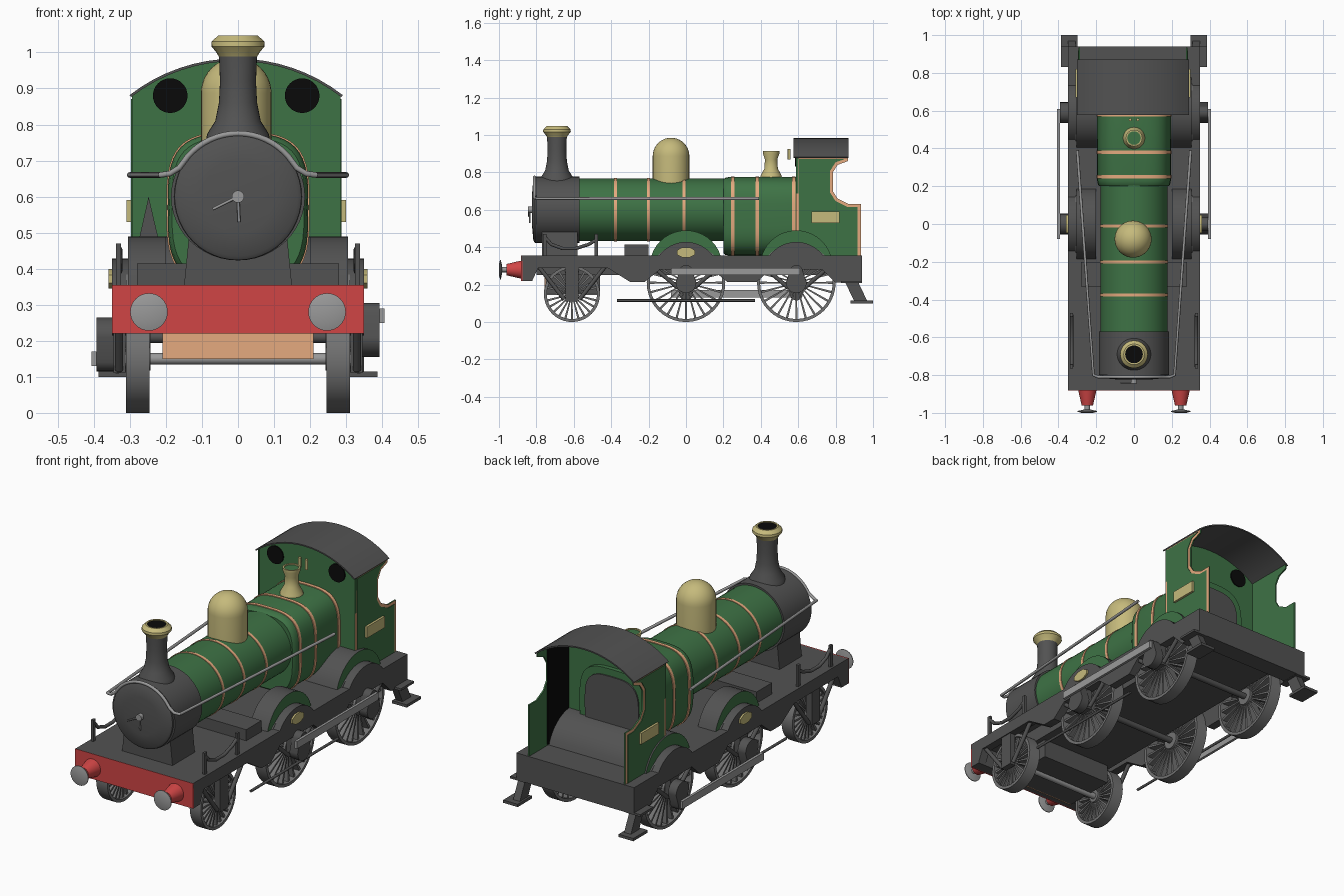
import bpy, bmesh
from math import sin, cos, pi, asin, copysign
from mathutils import Vector
if "Cube" in bpy.data.objects:
    bpy.data.objects.remove(bpy.data.objects["Cube"])

def material(name, *rgb):
    m = bpy.data.materials.new(name)
    m.use_nodes = True
    m.diffuse_color = (*rgb, 1)
    m.node_tree.nodes["Principled BSDF"].inputs["Base Color"].default_value = (*rgb, 1)
    return m
GREY = material("dark grey", .085, .085, .085)
GREEN = material("green", .048, .17, .06)
RED = material("red", .63, .06, .06)
BRASS = material("brass", .56, .49, .2)
TAN = material("copper tan", .78, .4, .21)
STEEL = material("light steel", .32, .32, .32)
WHEEL = material("wheel grey", .17, .17, .17)
BLACK = material("black", .003, .003, .003)
SIDES = ((1, "left_"), (-1, "right_"))

def finish(name, bm, *mats):
    bmesh.ops.remove_doubles(bm, verts=bm.verts, dist=1e-5)
    bmesh.ops.recalc_face_normals(bm, faces=bm.faces)
    me = bpy.data.meshes.new(name)
    bm.to_mesh(me)
    bm.free()
    me.shade_smooth()
    me.set_sharp_from_angle(angle=.6)
    for m in mats:
        me.materials.append(m)
    ob = bpy.data.objects.new(name, me)
    bpy.context.collection.objects.link(ob)
    return ob
# Skin a list of equal rings of points
def loft(name, rings, *mats, close=False):
    bm = bmesh.new()
    vs = [[bm.verts.new(p) for p in r] for r in rings]
    n = len(vs[0])
    for a, b in zip(vs, vs[1:] + (vs[:1] if close else [])):
        for i in range(n):
            bm.faces.new((a[i], a[(i + 1) % n], b[(i + 1) % n], b[i]))
    for cap in () if close else (vs[0], vs[-1]):
        bm.faces.new(cap)
    return finish(name, bm, *mats)
# Extrude a profile: (y, z) along x, or (x, z) along y
def prism(name, pts, axis, a, b, *mats):
    put = (lambda p, h: (h, p[0], p[1])) if axis == "x" else (lambda p, h: (p[0], h, p[1]))
    return loft(name, [[put(p, h) for p in pts] for h in (a, b)], *mats)
def box(name, x, y, z, mat):
    return prism(name, [(y[0], z[0]), (y[1], z[0]), (y[1], z[1]), (y[0], z[1])], "x", *x, mat)
# Turn (radius, height) points about an axis through centre
def lathe(name, prof, axis, centre, mat, n=32, close=False):
    put = {"x": lambda c, s, h: (h, c, s), "y": lambda c, s, h: (c, h, s), "z": lambda c, s, h: (c, s, h)}[axis]
    turn = [(cos(2 * pi * i / n), sin(2 * pi * i / n)) for i in range(n)]
    rings = [[Vector(put(r * c, r * s, h)) + Vector(centre) for c, s in turn] for r, h in prof]
    return loft(name, rings, mat, close=close)
def rod(name, axis, centre, r, a, b, mat, n=20):
    return lathe(name, [(r, a), (r, b)], axis, centre, mat, n)
def tube(name, pts, r, mat):
    cu = bpy.data.curves.new(name, "CURVE")
    cu.dimensions = "3D"
    cu.bevel_depth, cu.bevel_resolution, cu.use_fill_caps = r, 4, True
    sp = cu.splines.new("POLY")
    sp.points.add(len(pts) - 1)
    for p, q in zip(sp.points, pts):
        p.co = (*q, 1)
    tmp = bpy.data.objects.new(name + "_path", cu)
    bm = bmesh.new()
    bm.from_mesh(bpy.data.meshes.new_from_object(tmp))
    bpy.data.objects.remove(tmp)
    return finish(name, bm, mat)
def arc(cy, cz, r, a0, a1, n=16):
    return [(cy + r * cos(a0 + (a1 - a0) * i / n), cz + r * sin(a0 + (a1 - a0) * i / n)) for i in range(n + 1)]
# Arch standing on the deck
def hump(cy, cz, r):
    a = asin((.355 - cz) / r)
    return arc(cy, cz, r, a, pi - a)

# Running gear: y and axle height (also wheel radius)
LEAD, DRIVE, REAR = (-.61, .15), (0, .21), (.59, .21)
# Deck, inner frame and beams
box("deck", (-.35, .35), (-.88, .94), (.325, .355), GREY)
box("inner_frame", (-.235, .235), (-.8, .9), (.25, .33), GREY)
box("rear_beam", (-.35, .35), (.84, .94), (.21, .33), GREY)
box("front_beam", (-.35, .35), (-.875, -.82), (.22, .355), GREY)
box("front_beam_paint", (-.35, .35), (-.882, -.875), (.22, .355), RED)
box("cylinder_block", (-.21, .21), (-.75, -.46), (.15, .3), GREY)
box("cylinder_cover", (-.21, .21), (-.757, -.75), (.15, .25), TAN)
box("sand_box", (-.28, .28), (-.33, -.2), (.35, .415), GREY)
# Outside frame plate with arches above the coupled axles
frame = [(-.88, .355), (-.88, .225), (-.82, .225), (-.79, .29), (-.42, .29), (-.3, .215), (-.22, .215),
         (-.14, .28), (.14, .28), (.22, .215), (.38, .215), (.45, .28), (.73, .28), (.8, .21), (.94, .21),
         (.94, .355)] + hump(.59, .25, .178) + hump(0, .25, .178)
for s, side in SIDES:
    prism(side + "frame_plate", frame, "x", s * .305, s * .35, GREY)
    # Splashers: green faces, grey tops
    for cy, cz in (DRIVE, REAR):
        ob = prism(side + "splasher", hump(cy, .296, .194), "x", s * .2, s * .305, GREY, GREEN)
        for f in ob.data.polygons:
            f.material_index = int(f.normal.x * s > .9)
    badge = [(y, .372 + z * .55) for y, z in arc(0, 0, .053, pi / 8, pi * 15 / 8, 7)]
    prism(side + "frame_badge", badge, "x", s * .35, s * .359, BRASS)
    # Wheels with spokes, axle boxes and hangers
    for cy, r in (LEAD, DRIVE, REAR):
        c = (s * .278, cy, r)
        rim = [(r, -.033), (r, .033), (r - .016, .033), (r - .016, -.033)]
        lathe(side + "wheel_rim", rim, "x", c, WHEEL, 40, True)
        rod(side + "wheel_hub", "x", c, r * .22, -.035, .035, WHEEL)
        for i in range(24):
            d = Vector((cos(2 * pi * i / 24), sin(2 * pi * i / 24)))
            t, o = Vector((-d.y, d.x)) * .006, Vector((cy, r))
            a, b = o + d * r * .15, o + d * (r - .01)
            prism(side + "spoke", [a + t / 2, b + t, b - t, a - t / 2], "x", s * .255, s * .301, WHEEL)
        box(side + "axle_box", (s * .312, s * .345), (cy - .035, cy + .035), (r - .04, .3), GREY)
        for e in (1, -1):
            tube(side + "hanger", [(s * .33, cy + e * .18, .3), (s * .33, cy + e * .04, r - .03)], .011, GREY)
    # Cranks and coupling rod, set opposite on the two sides
    pin, a0 = .21 + s * .06, pi if s > 0 else 0
    for cy, cz in (DRIVE, REAR):
        crank = arc(cy, cz, .055, a0, a0 + pi, 10) + arc(cy, pin, .035, a0 + pi, a0 + 2 * pi, 10)
        prism(side + "crank", crank, "x", s * .345, s * .393, GREY)
    box(side + "coupling_rod", (s * .393, s * .407), (-.08, .61), (pin - .02, pin + .02), STEEL)
    tube(side + "brake_rod", [(s * .335, -.37, .115), (s * .335, .37, .115)], .007, GREY)
    # Leading springs
    leaf = ((-.755, .455), (-.72, .415), (-.66, .393), (-.59, .393), (-.52, .415), (-.48, .44))
    tube(side + "spring", [(s * .33, y, z) for y, z in leaf], .009, GREY)
    for y in (-.755, -.48):
        box(side + "spring_post", (s * .324, s * .338), (y - .01, y + .01), (.35, .47), GREY)
    # Buffers
    c = (s * .247, 0, .28)
    lathe(side + "buffer_housing", [(.048, -.88), (.044, -.9), (.03, -.96)], "y", c, RED)
    rod(side + "buffer_shaft", "y", c, .014, -.99, -.95, STEEL)
    lathe(side + "buffer_head", [(.02, -.983), (.052, -.99), (.052, -.994), (.03, -1)], "y", c, STEEL)
    # Rear steps
    prism(side + "step_leg", [(.85, .215), (.92, .215), (.97, .11), (.9, .11)], "x", s * .31, s * .35, GREY)
    box(side + "step_tread", (s * .3, s * .387), (.88, 1), (.1, .115), GREY)
    box(side + "step_top", (s * .3, s * .387), (.83, .94), (.208, .22), GREY)
for cy, cz in (LEAD, DRIVE, REAR):
    rod("axle", "x", (0, cy, cz), .016, -.34, .34, STEEL if cy < -.5 else GREY)
# Boiler, smokebox and door
MID = (0, 0, .6)
rod("boiler", "y", MID, .167, -.6, .22, GREEN, 48).scale.x = 1.06
for y in (-.377, -.2, -.01):
    rod("boiler_band", "y", MID, .17, y - .008, y + .008, TAN, 48).scale.x = 1.06
rod("smokebox", "y", MID, .177, -.8, -.57, GREY, 48).scale.x = 1.05
lathe("smokebox_door", [(.177, -.8), (.176, -.808), (.165, -.816), (.1, -.822), (0, -.825)], "y", MID, GREY, 48)
rod("door_boss", "y", MID, .017, -.845, -.82, STEEL)
tube("door_handle", [(0, -.84, .6), (-.07, -.84, .565)], .004, STEEL)
tube("door_lock", [(0, -.835, .6), (.003, -.835, .53)], .004, STEEL)
prism("saddle", [(-.15, .35), (.15, .35), (.135, .5), (-.135, .5)], "y", -.77, -.58, GREY)
# Firebox: rounded square section with bands, running into the cab
def section(y, k):
    return [(k * .195 * copysign(abs(c) ** .6, c), y, .57 + k * (.205 if s > 0 else .215) * copysign(abs(s) ** .6, s))
            for c, s in arc(0, 0, 1, 0, 2 * pi * 47 / 48, 47)]
loft("firebox", [section(.2, .94), section(.21, .98), section(.23, 1), section(.625, 1)], GREEN)
for y in (.25, .38, .577):
    loft("firebox_band", [section(y - .009, 1.02), section(y + .009, 1.02)], TAN)
loft("firebox_door_plate", [section(.625, .82), section(.632, .82)], GREY)
# Chimney, dome, safety valve and whistles
stack = [(.092, .745), (.085, .775), (.063, .81), (.053, .86), (.05, .92), (.053, .995)]
lathe("chimney", stack, "z", (0, -.69, 0), GREY)
cap = [(.053, .988), (.06, 1), (.074, 1.017), (.073, 1.03), (.055, 1.047), (.047, 1.047), (.047, 1.03)]
lathe("chimney_cap", cap, "z", (0, -.69, 0), BRASS, 20)
rod("chimney_bore", "z", (0, -.69, 0), .047, 1.032, 1.043, BLACK)
lathe("dome", [(.098, .68)] + arc(0, .887, .098, 0, pi / 2, 10), "z", (-.005, -.08, 0), BRASS)
valve = [(.06, .765), (.055, .785), (.036, .82), (.033, .87), (.044, .9), (.044, .915), (.036, .915), (.036, .905)]
lathe("safety_valve", valve, "z", (0, .455, 0), BRASS)
rod("safety_valve_seat", "z", (0, .455, 0), .036, .904, .909, GREEN)
for x in (-.02, .02):
    rod("whistle", "z", (x, .552, 0), .008, .87, .925, BRASS, 12)
# Handrail along both sides and over the smokebox front
half = [(.3, .39, .66), (.215, -.8, .66), (.188, -.81, .664), (.163, -.81, .68)]
over = [(x, -.81, z) for x, z in arc(0, .59, .185, .72, pi - .72)]
tube("handrail", half + over + [(-x, y, z) for x, y, z in reversed(half)], .008, STEEL)
# Cab front, roof and spectacle windows
CX = -.005
prism("cab_front", [(CX - .288, .355), (CX + .288, .355)] + arc(CX, .501, .478, .92, pi - .92), "y", .589, .602, GREEN)
roof = arc(CX, .501, .482, .91, pi - .91) + arc(CX, .501, .475, pi - .91, .91)
prism("cab_roof", roof, "y", .576, .87, GREY)
prism("cab_front_rib", [(-.275, .48), (-.22, .48), (-.248, .6)], "y", .581, .59, GREY)
prism("cab_splasher", hump(.59, .296, .194), "x", -.28, .275, GREY)
# Cab side sheets: green panel over a tan lined sheet
sheet = [(.588, .355), (.935, .355), (.935, .63), (.87, .63), (.81, .66), (.785, .7),
         (.785, .8), (.81, .84), (.865, .86), (.865, .885), (.588, .885)]
panel = [(.605, .356), (.918, .356), (.918, .614), (.866, .614), (.8, .646), (.769, .694),
         (.769, .806), (.8, .854), (.848, .871), (.605, .871)]
for s, side in SIDES:
    rod(side + "spectacle", "y", (CX + s * .183, 0, .88), .048, .583, .608, BLACK, 32)
    ob = prism(side + "cab_side", sheet, "x", CX + s * .281, CX + s * .289, GREEN, TAN)
    for f in ob.data.polygons:
        f.material_index = int(f.normal.x * s > .9)
    prism(side + "cab_panel", panel, "x", CX + s * .288, CX + s * .292, GREEN)
    box(side + "cab_plate", (CX + s * .291, CX + s * .304), (.67, .82), (.53, .59), BRASS)
box("cab_inner_panel", (.272, .277), (.603, .784), (.36, .88), BLACK)
